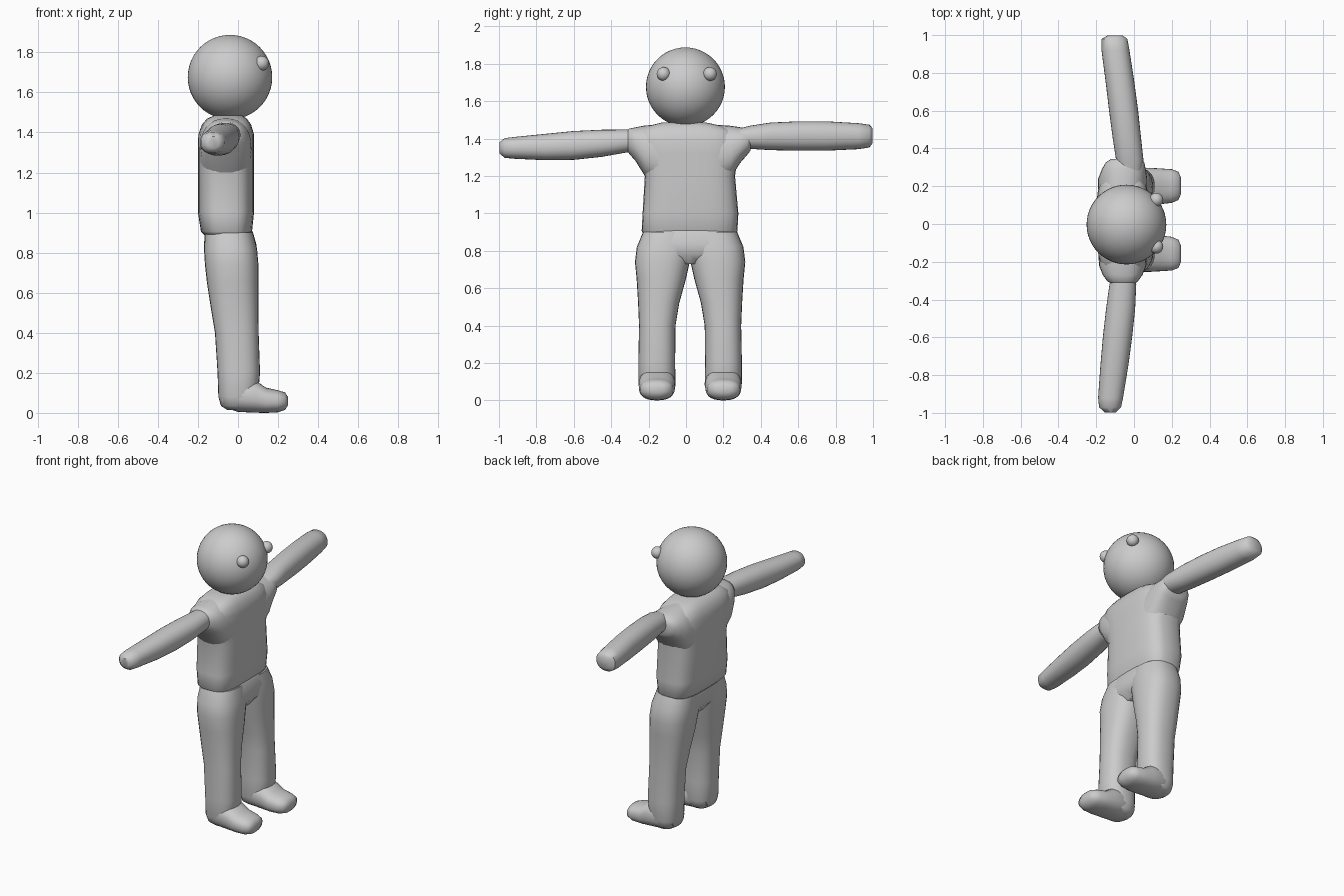
import bpy, bmesh, math
from mathutils import Vector

grey = bpy.data.materials.new("plain grey")
grey.diffuse_color = (0.6, 0.6, 0.6, 1)


def finish(name, bm, angle=50):
    bmesh.ops.recalc_face_normals(bm, faces=bm.faces)
    me = bpy.data.meshes.new(name)
    bm.to_mesh(me)
    bm.free()
    me.materials.append(grey)
    ob = bpy.data.objects.new(name, me)
    bpy.context.collection.objects.link(ob)
    bpy.ops.object.select_all(action='DESELECT')
    ob.select_set(True)
    bpy.context.view_layer.objects.active = ob
    bpy.ops.object.shade_smooth_by_angle(angle=math.radians(angle))
    return ob


def loft(name, axis, rings, power=2.0, n=28):
    """Rings are (position, low a, high a, low b, high b) across the axis."""
    bm = bmesh.new()
    loops = []
    others = [i for i in range(3) if i != axis]
    for p, a0, a1, b0, b1 in rings:
        loop = []
        for k in range(n):
            t = 2 * math.pi * k / n
            co = Vector((0, 0, 0))
            co[axis] = p
            for i, lo, hi, v in ((others[0], a0, a1, math.cos(t)),
                                 (others[1], b0, b1, math.sin(t))):
                s = math.copysign(abs(v) ** (2 / power), v)
                co[i] = (lo + hi) / 2 + (hi - lo) / 2 * s
            loop.append(bm.verts.new(co))
        loops.append(loop)
    for r, s in zip(loops, loops[1:]):
        for k in range(n):
            bm.faces.new((r[k], r[k - 1], s[k - 1], s[k]))
    bm.faces.new(loops[0])
    bm.faces.new(loops[-1])
    return finish(name, bm)


def ball(name, loc, r, seg=48):
    bm = bmesh.new()
    bmesh.ops.create_uvsphere(bm, u_segments=seg, v_segments=seg // 2, radius=r)
    bmesh.ops.translate(bm, verts=bm.verts, vec=loc)
    finish(name, bm)


# head and eyes (the figure looks towards +x)
ball("head", (-0.04, -0.003, 1.676), 0.211)
for y, side in ((-0.12, "right"), (0.128, "left")):
    ball(side + "_eye", (0.118, y, 1.745), 0.037, 20)

# shirt body
loft("shirt", 2, [
    (0.885, -0.165, 0.06, -0.22, 0.26),
    (0.905, -0.185, 0.07, -0.237, 0.275),
    (1.00, -0.20, 0.08, -0.232, 0.28),
    (1.20, -0.20, 0.08, -0.22, 0.262),
    (1.32, -0.20, 0.08, -0.25, 0.28),
    (1.39, -0.198, 0.08, -0.27, 0.28),
    (1.44, -0.18, 0.065, -0.255, 0.255),
    (1.468, -0.155, 0.045, -0.20, 0.19),
    (1.485, -0.12, 0.02, -0.13, 0.11)], 3.2)

# sleeves
loft("right_sleeve", 1, [
    (-0.14, -0.19, 0.07, 1.12, 1.475),
    (-0.22, -0.185, 0.065, 1.20, 1.47),
    (-0.27, -0.165, 0.045, 1.28, 1.46),
    (-0.305, -0.14, 0.02, 1.32, 1.453),
    (-0.315, -0.12, 0.005, 1.335, 1.44)], 2.3)
loft("left_sleeve", 1, [
    (0.14, -0.19, 0.07, 1.08, 1.475),
    (0.24, -0.19, 0.07, 1.19, 1.468),
    (0.29, -0.17, 0.062, 1.27, 1.46),
    (0.325, -0.15, 0.055, 1.31, 1.453),
    (0.345, -0.12, 0.04, 1.335, 1.44)], 2.3)

# arms
loft("right_arm", 1, [
    (-0.25, -0.11, 0.0, 1.335, 1.45),
    (-0.32, -0.13, 0.012, 1.325, 1.448),
    (-0.45, -0.148, 0.006, 1.302, 1.447),
    (-0.60, -0.165, -0.01, 1.286, 1.44),
    (-0.75, -0.178, -0.03, 1.284, 1.425),
    (-0.92, -0.19, -0.058, 1.292, 1.408),
    (-0.97, -0.185, -0.068, 1.297, 1.402),
    (-0.997, -0.155, -0.095, 1.32, 1.38)], 2.2)
loft("left_arm", 1, [
    (0.27, -0.08, 0.04, 1.36, 1.45),
    (0.34, -0.095, 0.05, 1.345, 1.468),
    (0.45, -0.112, 0.038, 1.338, 1.485),
    (0.60, -0.132, 0.022, 1.335, 1.492),
    (0.75, -0.15, 0.002, 1.335, 1.492),
    (0.92, -0.172, -0.024, 1.343, 1.482),
    (0.98, -0.172, -0.035, 1.352, 1.474),
    (0.998, -0.14, -0.06, 1.375, 1.455)], 2.2)

# trousers: hips and two legs mirrored about the hip centre
C = 0.022
loft("hips", 2, [
    (0.73, -0.12, 0.05, C - 0.16, C + 0.16),
    (0.78, -0.16, 0.09, C - 0.25, C + 0.25),
    (0.84, -0.17, 0.092, C - 0.275, C + 0.275),
    (0.90, -0.165, 0.075, C - 0.25, C + 0.25),
    (0.93, -0.15, 0.06, C - 0.23, C + 0.23)], 2.8)
for s, side in ((-1, "right"), (1, "left")):
    def span(a, b):
        return sorted((C + s * a, C + s * b))
    loft(side + "_leg", 2, [
        (0.015, -0.055, 0.06, *span(0.12, 0.235)),
        (0.035, -0.085, 0.085, *span(0.09, 0.262)),
        (0.08, -0.098, 0.10, *span(0.078, 0.276)),
        (0.20, -0.102, 0.11, *span(0.08, 0.277)),
        (0.40, -0.115, 0.103, *span(0.078, 0.273)),
        (0.52, -0.135, 0.102, *span(0.058, 0.278)),
        (0.65, -0.155, 0.102, *span(0.022, 0.286)),
        (0.74, -0.165, 0.102, *span(0.002, 0.295)),
        (0.82, -0.17, 0.095, *span(-0.02, 0.285)),
        (0.90, -0.165, 0.075, *span(-0.03, 0.252))], 2.4)
    # foot
    loft(side + "_foot", 0, [
        (-0.08, *span(0.11, 0.24), 0.03, 0.14),
        (0.00, *span(0.08, 0.275), 0.005, 0.18),
        (0.09, *span(0.08, 0.275), 0.001, 0.16),
        (0.14, *span(0.083, 0.272), 0.0, 0.126),
        (0.20, *span(0.09, 0.268), 0.003, 0.113),
        (0.235, *span(0.105, 0.255), 0.015, 0.102),
        (0.25, *span(0.14, 0.22), 0.04, 0.078)], 2.4)
